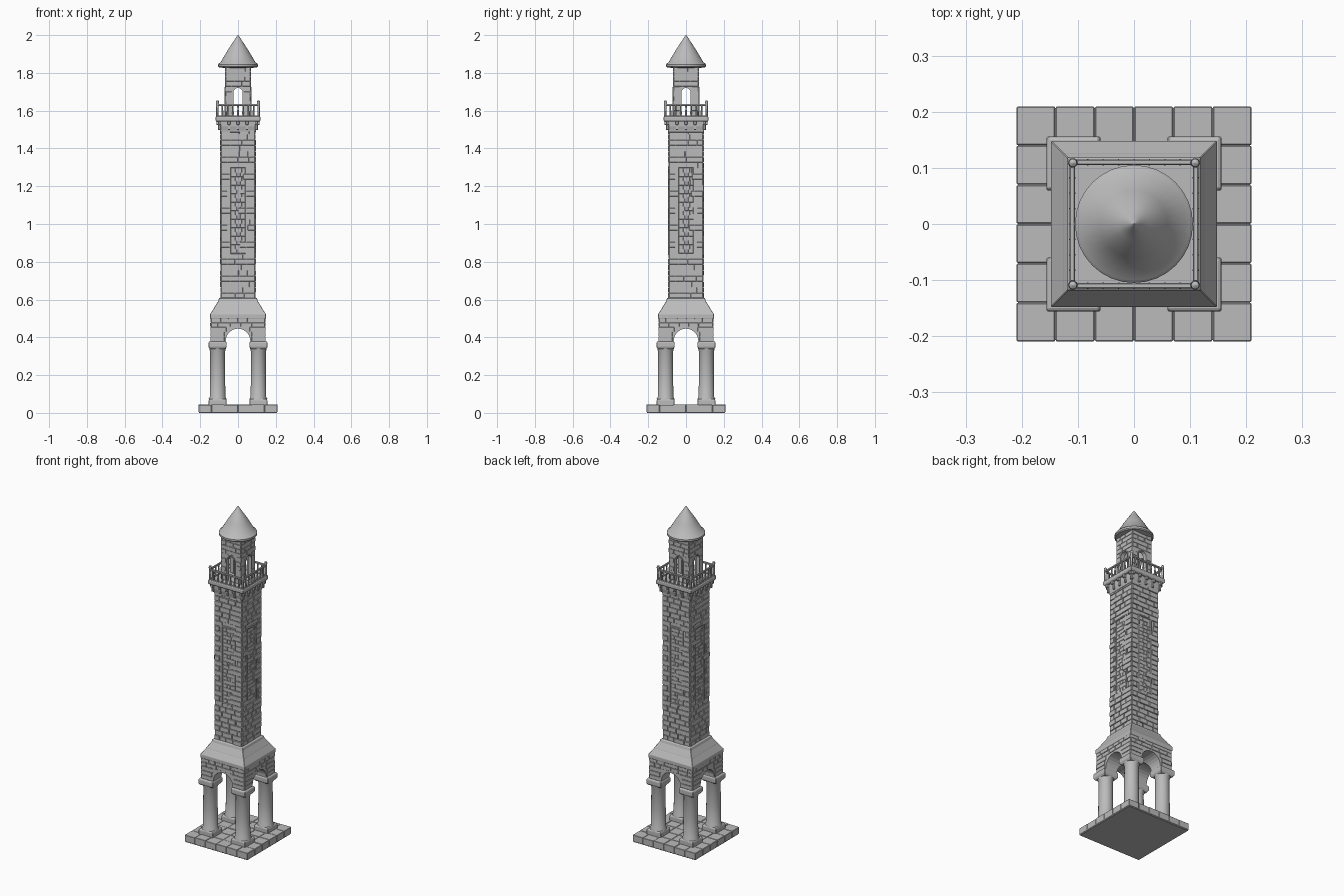
import bpy, bmesh, math, random
from mathutils import Matrix, Vector

random.seed(4)
if "Cube" in bpy.data.objects:
    bpy.data.objects.remove(bpy.data.objects["Cube"])

stone = bpy.data.materials.new("grey stone")
stone.use_nodes = True
GREY = (0.5, 0.5, 0.5, 1)
stone.diffuse_color = GREY
stone.node_tree.nodes["Principled BSDF"].inputs["Base Color"].default_value = GREY


def finish(bm, name, bevel=0, smooth=False):
    bmesh.ops.recalc_face_normals(bm, faces=bm.faces)
    me = bpy.data.meshes.new(name)
    bm.to_mesh(me)
    bm.free()
    me.materials.append(stone)
    ob = bpy.data.objects.new(name, me)
    bpy.context.collection.objects.link(ob)
    if bevel:
        mod = ob.modifiers.new("worn edges", 'BEVEL')
        mod.width, mod.segments = bevel, 1
    if smooth:
        bpy.ops.object.select_all(action='DESELECT')
        ob.select_set(True)
        bpy.context.view_layer.objects.active = ob
        bpy.ops.object.shade_smooth_by_angle(angle=math.radians(35))
    return ob


def box(bm, x0, x1, y0, y1, z0, z1, turn=0):
    m = (Matrix.Rotation(turn * math.pi / 2, 4, 'Z')
         @ Matrix.Translation(((x0 + x1) / 2, (y0 + y1) / 2, (z0 + z1) / 2))
         @ Matrix.Diagonal((x1 - x0, y1 - y0, z1 - z0, 1)))
    bmesh.ops.create_cube(bm, size=1, matrix=m)


def loft(bm, profile, sides, cx=0, cy=0):
    """Stack of rings from (radius, z); four sides gives a square of that half width."""
    k, a0 = (math.sqrt(2), math.pi / 4) if sides == 4 else (1, 0)
    rings = []
    for r, z in profile:
        rings.append([bm.verts.new((cx + r * k * math.cos(a0 + i * math.tau / sides),
                                    cy + r * k * math.sin(a0 + i * math.tau / sides), z))
                      for i in range(sides)])
    for a, b in zip(rings, rings[1:]):
        for i in range(sides):
            j = (i + 1) % sides
            bm.faces.new((a[i], a[j], b[j], b[i]))
    bm.faces.new(rings[0][::-1])
    bm.faces.new(rings[-1])


def arch_outline(w, z0, spring):
    arc = [(w * math.cos(math.pi * i / 12), spring + w * math.sin(math.pi * i / 12))
           for i in range(13)]
    return [(w, z0)] + arc + [(-w, z0)]


def arch_cutters(ob, w, z0, spring):
    """Arched passages through the part along both axes."""
    for turn in (0, 1):
        bm = bmesh.new()
        rot = Matrix.Rotation(turn * math.pi / 2, 4, 'Z')
        face = bm.faces.new([bm.verts.new(rot @ Vector((x, -0.3, z)))
                             for x, z in arch_outline(w, z0, spring)])
        ext = bmesh.ops.extrude_face_region(bm, geom=[face])["geom"]
        bmesh.ops.translate(bm, vec=rot @ Vector((0, 0.6, 0)),
                            verts=[v for v in ext if isinstance(v, bmesh.types.BMVert)])
        cutter = finish(bm, f"{ob.name}_arch_cutter_{turn + 1}")
        cutter.hide_render = True
        cutter.hide_set(True)
        mod = ob.modifiers.new("arch", 'BOOLEAN')
        mod.object, mod.operation, mod.solver = cutter, 'DIFFERENCE', 'EXACT'


def masonry(bm, half, z0, z1, course, proud, keep=lambda x, z: True):
    """Thin uneven stones laid in courses on the four sides of a square part."""
    rows = round((z1 - z0) / course)
    h, gap = (z1 - z0) / rows, 0.0012
    for turn in range(4):
        for r in range(rows):
            z, x = z0 + r * h, -half
            wide = (r + turn) % 2
            while x < half - 0.001:
                w = random.uniform(0.04, 0.07)
                if x == -half:
                    w = 0.05 if wide else 0.034
                if half - x - w < 0.028:
                    w = half - x
                if keep(x + w / 2, z + h / 2):
                    out = half + random.uniform(0.001, proud)
                    box(bm, x + gap, x + w - gap, -out, -half + 0.01,
                        z + gap, z + h - gap, turn)
                x += w


# Paved base slab
bm = bmesh.new()
box(bm, -0.207, 0.207, -0.207, 0.207, 0, 0.041)
for i in range(6):
    for j in range(6):
        x, y, s = -0.21 + i * 0.07, -0.21 + j * 0.07, 0.0008
        box(bm, x + s, x + 0.07 - s, y + s, y + 0.07 - s, 0.004,
            random.uniform(0.042, 0.045))
finish(bm, "base_slab", 0.0015)

# Four columns with square plinths and capitals
for sx in (-1, 1):
    for sy in (-1, 1):
        side = ("front" if sy < 0 else "back") + ("_left" if sx > 0 else "_right")
        cx, cy = sx * 0.108, sy * 0.108
        bm = bmesh.new()
        loft(bm, [(0.046, 0.06), (0.047, 0.075), (0.041, 0.085), (0.04, 0.2),
                  (0.039, 0.325), (0.043, 0.335), (0.044, 0.35)], 24, cx, cy)
        finish(bm, side + "_column", smooth=True)
        bm = bmesh.new()
        loft(bm, [(0.047, 0.04), (0.047, 0.068), (0.043, 0.074)], 4, cx, cy)
        loft(bm, [(0.041, 0.338), (0.048, 0.349), (0.048, 0.372), (0.044, 0.378)], 4, cx, cy)
        finish(bm, side + "_plinth_and_capital", 0.002)

# Arcade block with crossing arches
bm = bmesh.new()
box(bm, -0.143, 0.143, -0.143, 0.143, 0.374, 0.505)
arcade = finish(bm, "arcade")
arch_cutters(arcade, 0.065, 0.3, 0.381)

# Stones on the arcade, left open around the arch
bm = bmesh.new()
masonry(bm, 0.143, 0.455, 0.503, 0.024, 0.004)
for turn in range(4):
    for s in (-1, 1):
        for k in range(3):
            z = 0.377 + k * 0.026
            inner = 0.072 if k < 2 else 0.062
            a, b = sorted((s * inner, s * 0.143))
            box(bm, a, b, -0.1455 - 0.001 * (k % 2), -0.13, z + 0.001, z + 0.025, turn)
finish(bm, "arcade_stones", 0.001)

# Sloping shoulder between arcade and shaft
bm = bmesh.new()
loft(bm, [(0.144, 0.498), (0.148, 0.502), (0.148, 0.522), (0.126, 0.556),
          (0.125, 0.559), (0.105, 0.592), (0.101, 0.606), (0.094, 0.61)], 4)
finish(bm, "sloping_shoulder", 0.0015)

# Tall shaft with an inset panel on each side
bm = bmesh.new()
loft(bm, [(0.089, 0.6), (0.089, 1.52)], 4)
finish(bm, "shaft")
bm = bmesh.new()
masonry(bm, 0.091, 0.605, 1.505, 0.03, 0.0055,
        lambda x, z: not (abs(x) < 0.045 and 0.83 < z < 1.31))
finish(bm, "shaft_stones", 0.0012)

# Panel frames and small uneven rubble
bm = bmesh.new()
for turn in range(4):
    for s in (-1, 1):
        box(bm, s * 0.042 - 0.004, s * 0.042 + 0.004, -0.095, -0.085, 0.835, 1.305, turn)
    for z in (0.835, 1.297):
        box(bm, -0.046, 0.046, -0.095, -0.085, z, z + 0.008, turn)
    for r in range(20):
        z, shift = 0.845 + r * 0.0225, (r % 2) * 0.008
        for x0, x1 in ((-0.037, -0.008 - shift), (-0.007 - shift, 0.012 + shift),
                       (0.013 + shift, 0.037)):
            box(bm, x0, x1, -random.uniform(0.0895, 0.0925), -0.085, z, z + 0.0212, turn)
finish(bm, "wall_panels", 0.0008)

# Flared cornice, corbels and balcony floor
bm = bmesh.new()
loft(bm, [(0.094, 1.485), (0.097, 1.5), (0.101, 1.515), (0.103, 1.55)], 4)
loft(bm, [(0.114, 1.542), (0.119, 1.549), (0.119, 1.566), (0.116, 1.57)], 4)
for turn in range(4):
    for i in range(5):
        x = -0.096 + i * 0.048
        box(bm, x - 0.007, x + 0.007, -0.115, -0.09, 1.525, 1.548, turn)
        box(bm, x - 0.006, x + 0.006, -0.106, -0.09, 1.498, 1.528, turn)
finish(bm, "balcony", 0.0015)

# Balustrade: corner posts with knobs, balusters and rails
bm = bmesh.new()
for turn in range(4):
    box(bm, -0.11, 0.11, -0.115, -0.105, 1.625, 1.636, turn)
    box(bm, -0.11, 0.11, -0.114, -0.106, 1.568, 1.574, turn)
finish(bm, "balcony_rails", 0.002)
bm = bmesh.new()
for turn in range(4):
    rot = Matrix.Rotation(turn * math.pi / 2, 3, 'Z')
    for i in range(1, 8):
        p = rot @ Vector((-0.11 + i * 0.0275, -0.11, 0))
        loft(bm, [(0.004, 1.57), (0.0058, 1.588), (0.0035, 1.608), (0.0045, 1.628)], 8, p.x, p.y)
    p = rot @ Vector((-0.109, -0.109, 0))
    loft(bm, [(0.007, 1.565), (0.007, 1.638), (0.0085, 1.642), (0.007, 1.651),
              (0.001, 1.655)], 10, p.x, p.y)
finish(bm, "balusters", smooth=True)

# Hollow lantern room with arched openings
bm = bmesh.new()
box(bm, -0.067, 0.067, -0.067, 0.067, 1.565, 1.84)
lantern = finish(bm, "lantern_room")
bm = bmesh.new()
box(bm, -0.048, 0.048, -0.048, 0.048, 1.571, 1.81)
hollow = finish(bm, "lantern_hollow_cutter")
hollow.hide_render = True
hollow.hide_set(True)
cut = lantern.modifiers.new("hollow", 'BOOLEAN')
cut.object, cut.solver = hollow, 'EXACT'
arch_cutters(lantern, 0.025, 1.572, 1.695)
bm = bmesh.new()
masonry(bm, 0.067, 1.572, 1.832, 0.026, 0.003,
        lambda x, z: z > 1.728 or abs(x) > 0.046)
finish(bm, "lantern_stones", 0.001)

# Raised surrounds for the lantern openings
bm = bmesh.new()
outer, inner = arch_outline(0.031, 1.571, 1.695), arch_outline(0.025, 1.571, 1.695)
for turn in range(4):
    rot = Matrix.Rotation(turn * math.pi / 2, 3, 'Z')
    strips = [[bm.verts.new(rot @ Vector((x, y, z))) for x, z in line]
              for line, y in ((inner, -0.064), (inner, -0.0715),
                              (outer, -0.0715), (outer, -0.064))]
    for a, b in zip(strips, strips[1:]):
        for i in range(len(a) - 1):
            bm.faces.new((a[i], a[i + 1], b[i + 1], b[i]))
finish(bm, "lantern_arch_surrounds")

# Conical roof with a rounded rim and pointed tip
bm = bmesh.new()
loft(bm, [(0.07, 1.826), (0.1, 1.829), (0.105, 1.834), (0.105, 1.845), (0.1, 1.851),
          (0.093, 1.855), (0.06, 1.911), (0.03, 1.958), (0.027, 1.961),
          (0.012, 1.985), (0.001, 2.0)], 32)
finish(bm, "conical_roof", smooth=True)
